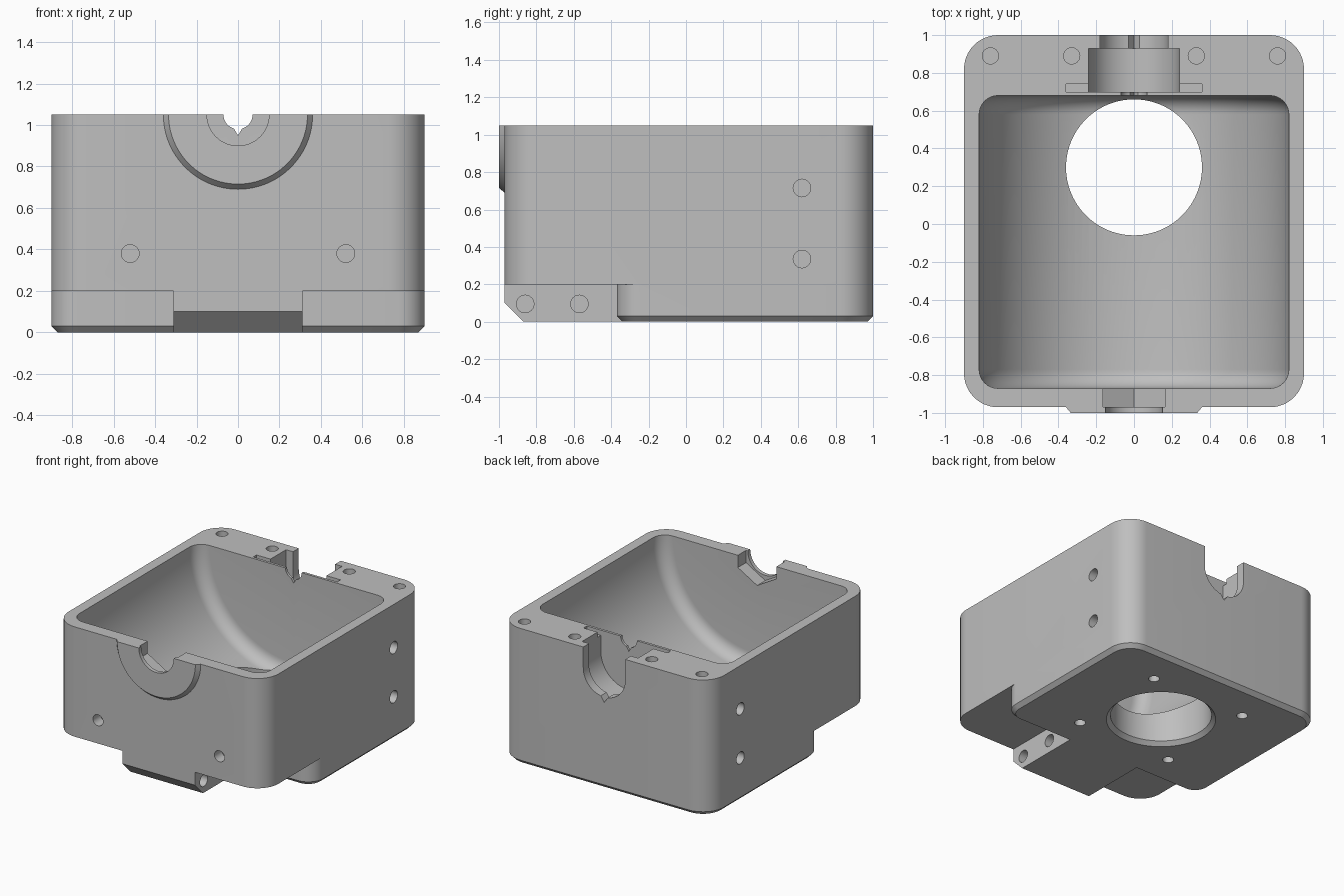
import bpy, bmesh, math
from mathutils import Vector

if "Cube" in bpy.data.objects:
    bpy.data.objects.remove(bpy.data.objects["Cube"])

TOP = 1.05
grey = bpy.data.materials.new("light_grey")
grey.diffuse_color = (0.52, 0.52, 0.52, 1)
grey.use_nodes = True
grey.node_tree.nodes["Principled BSDF"].inputs["Base Color"].default_value = grey.diffuse_color


def loft(name, rings):
    """Closed solid bridging equal-length rings of points."""
    bm = bmesh.new()
    loops = [[bm.verts.new(p) for p in ring] for ring in rings]
    n = len(loops[0])
    for a, b in zip(loops, loops[1:]):
        for i in range(n):
            j = (i + 1) % n
            bm.faces.new((a[i], a[j], b[j], b[i]))
    bm.faces.new(loops[0])
    bm.faces.new(loops[-1])
    bmesh.ops.recalc_face_normals(bm, faces=bm.faces)
    me = bpy.data.meshes.new(name)
    bm.to_mesh(me)
    bm.free()
    me.materials.append(grey)
    ob = bpy.data.objects.new(name, me)
    bpy.context.collection.objects.link(ob)
    return ob


def lathe(name, profile, centre, axis, n=32):
    """Round solid from (radius, distance along axis) pairs."""
    q = Vector(axis).to_track_quat('Z', 'Y')
    c = Vector(centre)
    return loft(name, [[c + q @ Vector((r * math.cos(2 * math.pi * i / n),
                                        r * math.sin(2 * math.pi * i / n), h))
                        for i in range(n)] for r, h in profile])


def rounded_block(name, y0, y1, r_front, r_back, layers):
    """Rounded plan 1.8 wide, lofted through (z, inset) layers."""
    rings = []
    for z, d in layers:
        ring = []
        for k, (sx, y, sy, r) in enumerate([(1, y1, 1, r_back), (-1, y1, 1, r_back),
                                            (-1, y0, -1, r_front), (1, y0, -1, r_front)]):
            for i in range(13):
                a = math.radians(90 * k + 7.5 * i)
                ring.append((sx * (0.9 - r) + (r - d) * math.cos(a),
                             y - sy * r + (r - d) * math.sin(a), z))
        rings.append(ring)
    return loft(name, rings)


def box(name, x0, x1, y0, y1, z0, z1):
    return loft(name, [[(x0, y0, z), (x1, y0, z), (x1, y1, z), (x0, y1, z)] for z in (z0, z1)])


def u_slot(name, r, zc, y0, y1, notch=0.0, depth=0.0):
    """U-shaped slot open at the top, optionally with a pointed notch below."""
    gap = math.asin(notch / r) if notch else 0
    pts = [(r, 1.4)]
    for i in range(17):
        a = -i / 16 * (math.pi / 2 - gap)
        pts.append((r * math.cos(a), zc + r * math.sin(a)))
    left = [(-x, z) for x, z in reversed(pts)]
    if notch:
        pts.append((0, zc - r - depth))
    else:
        left = left[1:]
    return loft(name, [[(x, y, z) for x, z in pts + left] for y in (y0, y1)])


def combine(target, other, op):
    mod = target.modifiers.new("cut", 'BOOLEAN')
    mod.operation, mod.solver, mod.object = op, 'EXACT', other
    bpy.context.view_layer.objects.active = target
    bpy.ops.object.modifier_apply(modifier=mod.name)
    bpy.data.objects.remove(other)


# Main housing, left tall and trimmed to the open top later
housing = rounded_block("housing", -0.97, 1.0, 0.18, 0.18, [(0.2, 0), (1.5, 0)])

# Base with chamfered foot, front tongue, front boss
parts = [
    rounded_block("base", -0.37, 1.0, 0.13, 0.18, [(0, 0.03), (0.03, 0), (0.2, 0)]),
    loft("tongue", [[(x, y, z) for y, z in [(-0.97, 0.1), (-0.87, 0), (-0.2, 0),
                                           (-0.2, 0.22), (-0.97, 0.22)]]
                    for x in (-0.31, 0.31)]),
    lathe("boss", [(0.335, 0), (0.36, 0.03), (0.36, 0.08)], (0, -1, TOP), (0, 1, 0), 96),
]
for p in parts:
    combine(housing, p, 'UNION')

# Rounded-end cylindrical cavity
f = 0.1
arc = [math.radians(11.25 * i) for i in range(9)]
front = [(0.82 - f + f * math.sin(a), -0.87 + f - f * math.cos(a)) for a in arc]
back = [(0.82 - f + f * math.cos(a), 0.68 - f + f * math.sin(a)) for a in arc]
cutters = [
    box("top_trim", -1.5, 1.5, -1.5, 1.5, TOP, 2),
    lathe("cavity", front + back, (0, 0, TOP), (0, 1, 0), 128),
    # Floor opening with chamfered rim
    lathe("floor_opening", [(0.41, -0.02), (0.36, 0.03), (0.36, 0.8)], (0, 0.3, 0), (0, 0, 1), 96),
    # Front shaft opening and hexagonal pocket
    lathe("front_shaft", [(0.15, -0.1), (0.15, 0.2)], (0, -1, TOP), (0, 1, 0), 64),
    loft("hex_pocket", [[(0.19 * math.sin(math.pi * i / 3), y, TOP + 0.19 * math.cos(math.pi * i / 3))
                         for i in range(6)] for y in (-0.97, -0.8)]),
    # Back bearing seat, outer slot, thin inner wall slot, shallow ledge
    u_slot("outer_slot", 0.18, 0.89, 0.9, 1.1, 0.03, 0.04),
    u_slot("bearing_seat", 0.24, 0.89, 0.70, 0.93),
    u_slot("inner_slot", 0.07, TOP, 0.6, 0.75, 0.02, 0.03),
    box("ledge", -0.36, 0.36, 0.70, 0.74, TOP - 0.04, 1.3),
]


def drill(centre, axis, r, depth):
    cutters.append(lathe("drill", [(r, -0.05), (r, depth)], centre, axis, 24))


# Screw holes
for s in (-1, 1):
    for x in (0.33, 0.76):
        drill((s * x, 0.89, TOP), (0, 0, -1), 0.043, 0.2)
    for z in (0.335, 0.715):
        drill((s * 0.9, 0.62, z), (-s, 0, 0), 0.047, 0.1)
    for y in (-0.86, -0.57):
        drill((s * 0.31, y, 0.095), (-s, 0, 0), 0.047, 0.2)
    drill((s * 0.52, -0.97, 0.38), (0, 1, 0), 0.043, 0.09)
    for t in (-1, 1):
        drill((s * 0.41, 0.3 + t * 0.41, 0), (0, 0, 1), 0.04, 0.2)

for c in cutters:
    combine(housing, c, 'DIFFERENCE')

bpy.ops.object.select_all(action='DESELECT')
housing.select_set(True)
bpy.context.view_layer.objects.active = housing
bpy.ops.object.shade_smooth_by_angle(angle=math.radians(30))
